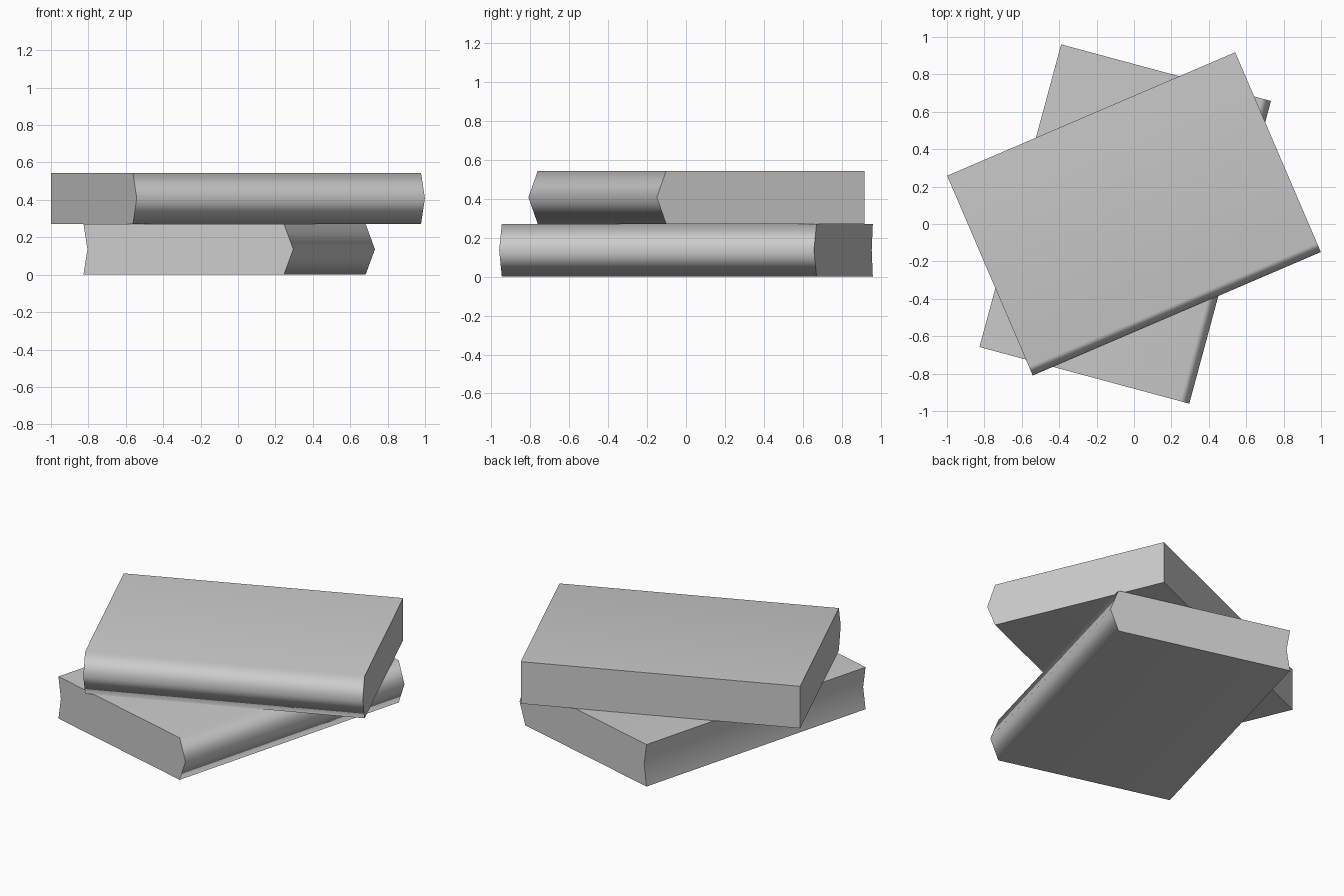
import bpy, bmesh, math

cube = bpy.data.objects.get("Cube")
if cube:
    bpy.data.objects.remove(cube, do_unlink=True)

LENGTH, WIDTH, HEIGHT, SPINE = 1.676, 1.162, 0.272, 0.052

grey = bpy.data.materials.new("plain_grey")
grey.use_nodes = True
colour = (0.6, 0.6, 0.6, 1)
grey.diffuse_color = colour
grey.node_tree.nodes["Principled BSDF"].inputs["Base Color"].default_value = colour


def make_book(name, centre, angle, hollow):
    """Extrude a book cross-section along its spine, which lies on local -y."""
    w, h = WIDTH / 2, HEIGHT
    profile = [(-w + SPINE, 0), (w, 0), (w, h), (-w + SPINE, h), (-w, h / 2)]
    if hollow:
        profile.insert(2, (w - hollow, h / 2))
    bm = bmesh.new()
    end = bm.faces.new([bm.verts.new((-LENGTH / 2, y, z)) for y, z in profile])
    result = bmesh.ops.extrude_face_region(bm, geom=[end], use_keep_orig=True)
    moved = [v for v in result["geom"] if isinstance(v, bmesh.types.BMVert)]
    bmesh.ops.translate(bm, verts=moved, vec=(LENGTH, 0, 0))
    bmesh.ops.recalc_face_normals(bm, faces=bm.faces)
    mesh = bpy.data.meshes.new(name)
    bm.to_mesh(mesh)
    bm.free()
    mesh.materials.append(grey)
    book = bpy.data.objects.new(name, mesh)
    bpy.context.collection.objects.link(book)
    book.location = centre
    book.rotation_euler.z = math.radians(angle)

    # Rounded-looking spine, crisp ends and fore edge
    bpy.ops.object.select_all(action="DESELECT")
    book.select_set(True)
    bpy.context.view_layer.objects.active = book
    bpy.ops.object.shade_smooth_by_angle(angle=math.radians(80))
    weighted = book.modifiers.new("cover_normals", "WEIGHTED_NORMAL")
    weighted.keep_sharp = True


# Lower book with a hollowed fore edge, upper book with a flat one
make_book("lower_book", (-0.047, 0, 0), 74.9, 0.022)
make_book("upper_book", (0, 0.054, HEIGHT), 23.2, 0)
